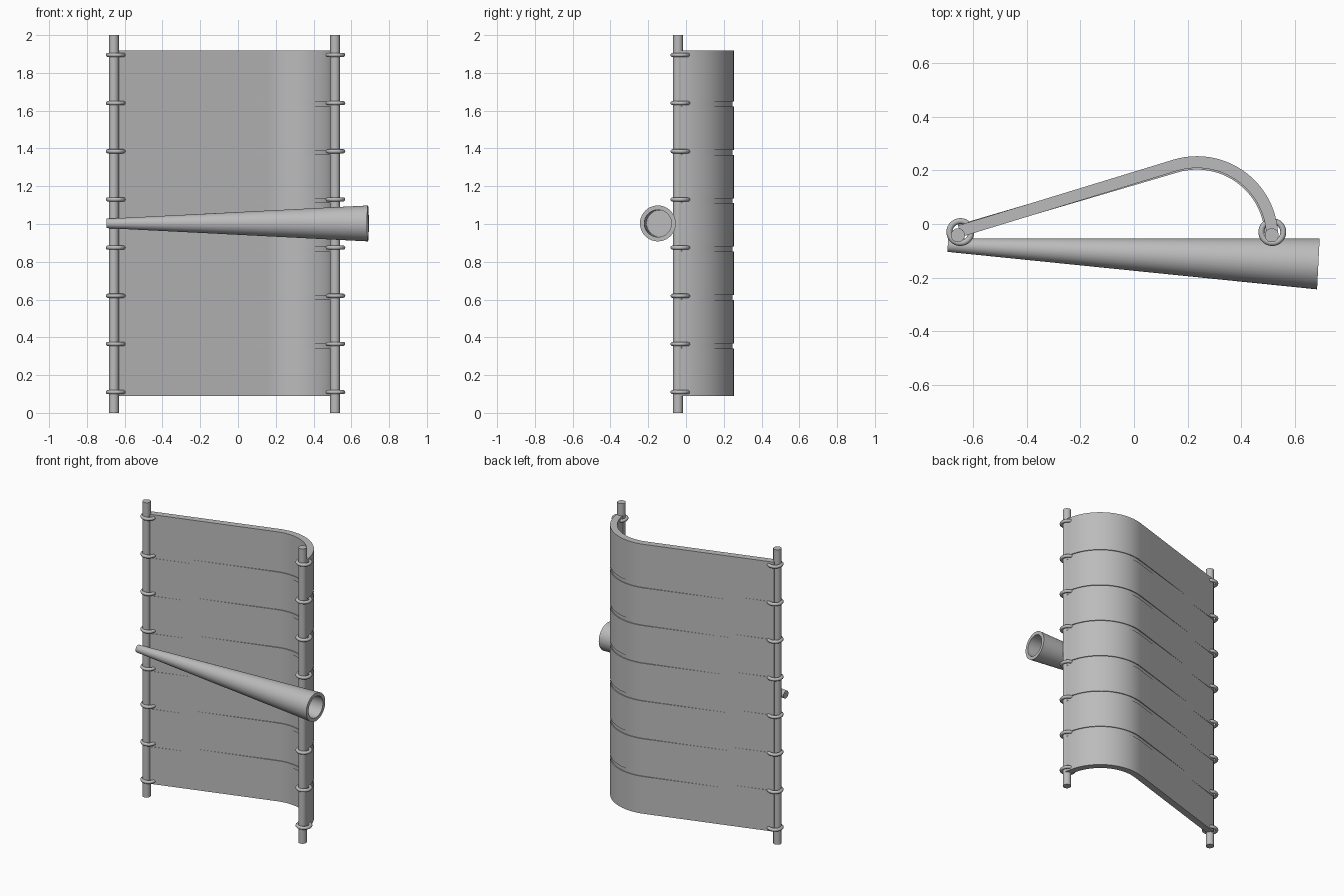
import bpy, bmesh, math
from mathutils import Vector

cube = bpy.data.objects.get("Cube")
if cube:
    bpy.data.objects.remove(cube, do_unlink=True)

grey = bpy.data.materials.new("plain grey")
grey.use_nodes = True
COLOUR = (0.5, 0.5, 0.5, 1)
grey.diffuse_color = COLOUR
grey.node_tree.nodes["Principled BSDF"].inputs["Base Color"].default_value = COLOUR

POLES = {"right": (-0.657, -0.042), "left": (0.514, -0.042)}
RING_Z = [0.11 + 0.255 * i for i in range(8)]


def finish(obj, name):
    obj.name = name
    obj.data.materials.clear()
    obj.data.materials.append(grey)
    bpy.ops.object.select_all(action='DESELECT')
    obj.select_set(True)
    bpy.context.view_layer.objects.active = obj
    bpy.ops.object.shade_smooth_by_angle(angle=math.radians(35))


def loft(name, loops, closed=False):
    """Skin equal-length closed loops; cap both ends unless closed."""
    bm = bmesh.new()
    rows = [[bm.verts.new(p) for p in loop] for loop in loops]
    n = len(rows[0])
    for a, b in zip(rows, rows[1:]):
        for i in range(n):
            j = (i + 1) % n
            bm.faces.new((a[i], a[j], b[j], b[i]))
    bm.faces.new(rows[0])
    bm.faces.new(rows[-1])
    bmesh.ops.recalc_face_normals(bm, faces=bm.faces)
    mesh = bpy.data.meshes.new(name)
    bm.to_mesh(mesh)
    bm.free()
    obj = bpy.data.objects.new(name, mesh)
    bpy.context.collection.objects.link(obj)
    finish(obj, name)


# Curved sheet: straight run followed by a round leading edge
centre, radius, half = Vector((0.235, -0.05)), 0.281, 0.022
path = []
start_angle = math.radians(107)
for i in range(25):
    a = start_angle + (math.radians(4) - start_angle) * i / 24
    normal = Vector((math.cos(a), math.sin(a)))
    path.append((centre + normal * radius, normal, -0.006))
first, normal, _ = path[0]
along = Vector((-normal.y, normal.x))
straight = [(first + along * 0.84 * k / 6, normal, -0.006 + 0.009 * k / 6)
            for k in range(6, 0, -1)]
path = straight + path


def outline(z, batten):
    outer, inner = [], []
    for p, n, shift in path:
        s = shift if batten else 0
        outer.append((*(p + n * (half + s)), z))
        inner.append((*(p + n * (s - half)), z))
    return outer + inner[::-1]


levels = [outline(0.09, False)]
for i in range(6):
    z = 0.355 + 0.256 * i
    for dz, batten in ((-0.013, False), (-0.013, True), (0.013, True), (0.013, False)):
        levels.append(outline(z + dz, batten))
levels.append(outline(1.918, False))
loft("curved_sheet", levels)

# Upright poles with their tie rings
for side, (x, y) in POLES.items():
    bpy.ops.mesh.primitive_cylinder_add(vertices=24, radius=0.026, depth=2, location=(x, y, 1))
    finish(bpy.context.object, side + "_pole")
    ring_x = x + (0.009 if side == "right" else 0.002)
    for i, z in enumerate(RING_Z):
        bpy.ops.mesh.primitive_torus_add(major_segments=32, minor_segments=12,
                                         major_radius=0.041, minor_radius=0.011,
                                         location=(ring_x, y + 0.012, z))
        finish(bpy.context.object, f"{side}_ring_{i + 1}")

# Tapered tube across the front, hollow at the wide end
tip, mouth = Vector((-0.695, -0.079, 1.003)), Vector((0.688, -0.149, 1.003))
axis = (mouth - tip).normalized()
across = axis.cross(Vector((0, 0, 1)))


def circle(c, r, n=40):
    turns = [2 * math.pi * i / n for i in range(n)]
    return [c + across * r * math.cos(t) + Vector((0, 0, r * math.sin(t))) for t in turns]


loft("tapered_tube", [circle(tip, 0.025), circle(mouth, 0.095),
                      circle(mouth, 0.072), circle(mouth - axis * 0.2, 0.07)])
